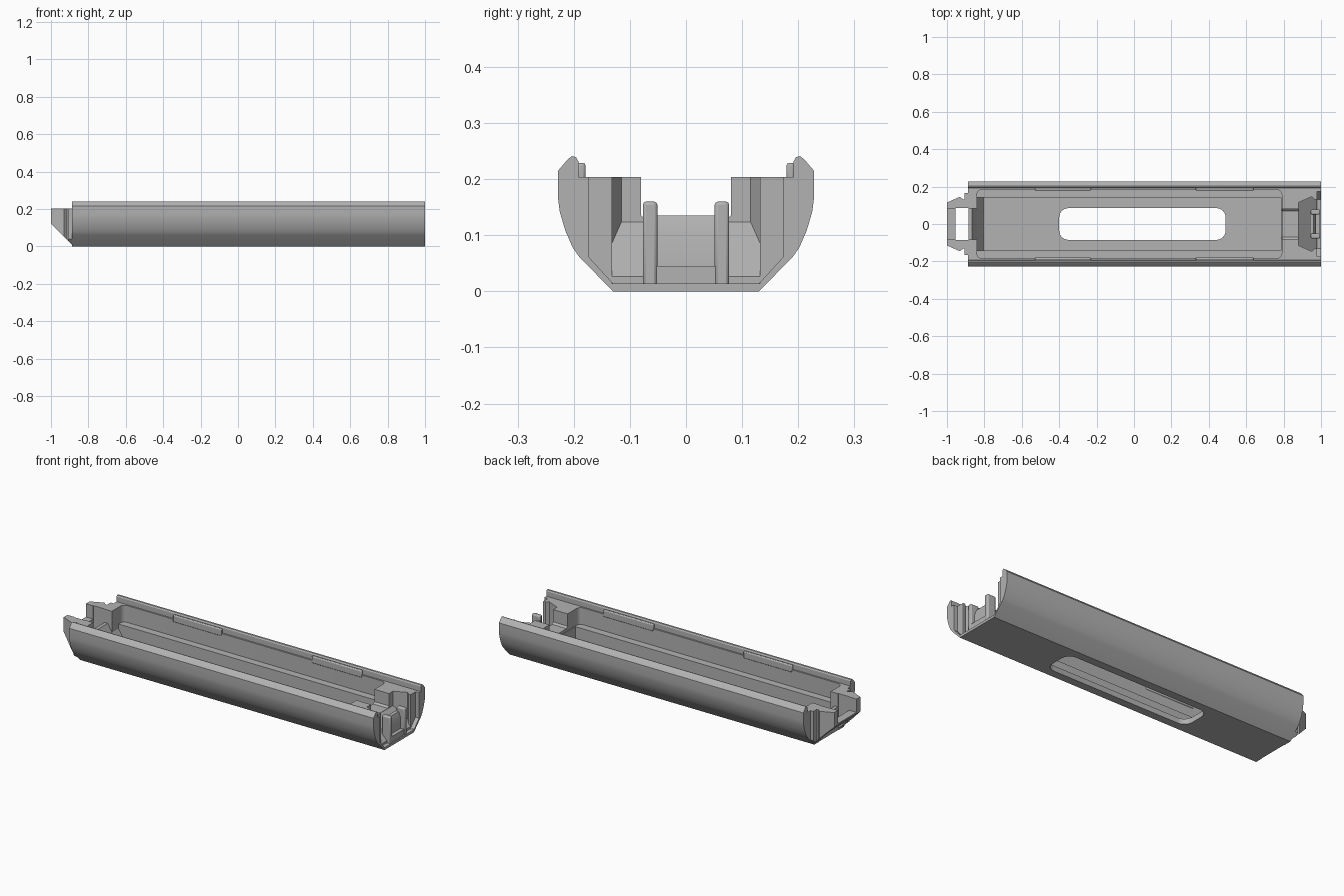
import bpy, bmesh, math

if "Cube" in bpy.data.objects:
    bpy.data.objects.remove(bpy.data.objects["Cube"])

grey = bpy.data.materials.new("satin grey")
grey.use_nodes = True
COLOUR = (0.45, 0.45, 0.45, 1)
grey.diffuse_color = COLOUR
grey.node_tree.nodes["Principled BSDF"].inputs["Base Color"].default_value = COLOUR


def prism(name, points, axis, lo, hi):
    """Extrude a 2D outline along an axis: x uses (y,z), y uses (x,z), z uses (x,y)."""
    place = {"x": lambda p, t: (t, p[0], p[1]),
             "y": lambda p, t: (p[0], t, p[1]),
             "z": lambda p, t: (p[0], p[1], t)}[axis]
    bm = bmesh.new()
    face = bm.faces.new([bm.verts.new(place(p, lo)) for p in points])
    top = bmesh.ops.extrude_face_region(bm, geom=[face])
    shift = place((0, 0), hi - lo)
    bmesh.ops.translate(bm, vec=shift,
                        verts=[v for v in top["geom"] if isinstance(v, bmesh.types.BMVert)])
    bmesh.ops.recalc_face_normals(bm, faces=bm.faces)
    mesh = bpy.data.meshes.new(name)
    bm.to_mesh(mesh)
    bm.free()
    mesh.materials.append(grey)
    obj = bpy.data.objects.new(name, mesh)
    bpy.context.collection.objects.link(obj)
    return obj


def box(name, x0, x1, y0, y1, z0, z1):
    return prism(name, [(x0, y0), (x1, y0), (x1, y1), (x0, y1)], "z", z0, z1)


def mirrored(half, axis):
    """Complete a half outline across y = 0."""
    if axis == "x":
        return half + [(-y, z) for y, z in reversed(half)]
    return half + [(x, -y) for x, y in reversed(half)]


def rounded(x0, x1, half, r):
    """Rounded rectangle in plan."""
    pts = []
    for k, (cx, cy) in enumerate([(x1 - r, half - r), (x0 + r, half - r),
                                  (x0 + r, r - half), (x1 - r, r - half)]):
        for i in range(7):
            a = math.pi / 2 * (k + i / 6)
            pts.append((cx + r * math.cos(a), cy + r * math.sin(a)))
    return pts


def combine(obj, other, operation):
    other.hide_render = True
    mod = obj.modifiers.new(operation.lower(), "BOOLEAN")
    mod.object, mod.operation, mod.solver = other, operation, "EXACT"
    bpy.context.view_layer.objects.active = obj
    bpy.ops.object.modifier_apply(modifier=mod.name)
    bpy.data.objects.remove(other)


# Outer shell with raised side lips
shell = [(0.13, 0), (0.19, 0.061), (0.202, 0.078), (0.215, 0.108), (0.225, 0.142),
         (0.228, 0.165), (0.228, 0.215), (0.21, 0.236), (0.203, 0.241),
         (0.196, 0.239), (0.192, 0.232), (0.192, 0.204)]
tray = prism("tray_body", mirrored(shell, "x"), "x", -0.887, 1)

# Wedge-bottomed tongue on the right-hand end
tongue = prism("tongue", mirrored([(-1, 0.115), (-0.93, 0.146), (-0.915, 0.132),
                                   (-0.905, 0.132), (-0.905, 0.165), (-0.86, 0.165)], "z"),
               "z", -0.1, 0.204)
wedge = prism("wedge", [(-1.1, 0.204), (-1.1, 0.222), (-0.881, 0.003),
                        (-0.8, 0.003), (-0.8, 0.3), (-1.1, 0.3)], "y", -0.3, 0.3)
combine(tongue, wedge, "INTERSECT")
# Trim the tongue sides to the sloping hull
hull = prism("hull", mirrored([(0.128, 0.002), (0.19, 0.065), (0.2, 0.3)], "x"), "x", -1.1, -0.8)
combine(tongue, hull, "INTERSECT")
combine(tray, tongue, "UNION")

# Main cavity: wide upper part, narrow lower part with a sloped end, floor slot
cutters = [
    prism("upper_cavity", rounded(-0.84, 0.79, 0.183, 0.025), "z", 0.11, 0.4),
    prism("lower_cavity", [(-0.805, 0.03), (-0.84, 0.085), (-0.84, 0.35),
                           (0.785, 0.35), (0.785, 0.03)], "y", -0.142, 0.142),
    prism("floor_slot", rounded(-0.4, 0.49, 0.085, 0.05), "z", -0.1, 0.1),
    # Tongue channel, its ramp and through hole
    box("tongue_channel", -1.1, -0.82, -0.082, 0.082, 0.13, 0.4),
    prism("ramp", [(-0.868, 0.135), (-0.83, 0.069), (-0.8, 0.069), (-0.8, 0.135)],
          "y", -0.082, 0.082),
    box("tongue_hole", -0.955, -0.885, -0.085, 0.085, -0.1, 0.4),
    # Channel through the left-hand end block
    prism("block_channel", [(-0.08, 0.4), (-0.08, 0.135), (-0.07, 0.125),
                            (0.07, 0.125), (0.08, 0.135), (0.08, 0.4)], "x", 0.75, 0.9),
]

# Pocket that accepts a matching tongue
pocket = prism("pocket", mirrored([(0.88, 0.115), (0.95, 0.146), (0.965, 0.132),
                                   (1.1, 0.132)], "z"), "z", -0.1, 0.4)
slope = prism("slope", [(0.87, 0.134), (0.99, 0.014), (1.1, 0.014),
                        (1.1, 0.35), (0.87, 0.35)], "y", -0.3, 0.3)
combine(pocket, slope, "INTERSECT")
cutters.append(pocket)
cutters.append(prism("rim_recess", mirrored([(0.13, 0.014), (0.174, 0.062), (0.174, 0.35)], "x"),
                     "x", 0.978, 1.1))
for cutter in cutters:
    combine(tray, cutter, "DIFFERENCE")

# Latch in the pocket: back panel, bottom bar and two posts
parts = [tray,
         prism("latch_panel", [(0.94, 0.01), (0.972, 0.01), (0.972, 0.105),
                               (0.96, 0.135), (0.94, 0.135)], "y", -0.055, 0.055),
         box("latch_bar", 0.95, 0.993, -0.055, 0.055, 0.008, 0.045)]
for side, label in ((1, "left"), (-1, "right")):
    y0, y1 = sorted((0.051 * side, 0.077 * side))
    post = box("latch_post_" + label, 0.945, 0.995, y0, y1, 0.008, 0.16)
    bevel = post.modifiers.new("bevel", "BEVEL")
    bevel.width, bevel.segments = 0.006, 2
    parts.append(post)
    # Locating ridges inside each lip
    y0, y1 = sorted((0.179 * side, 0.194 * side))
    for where, x0, x1 in (("rear", -0.53, -0.23), ("fore", 0.33, 0.64)):
        ridge = box(f"lip_ridge_{label}_{where}", x0, x1, y0, y1, 0.19, 0.229)
        bevel = ridge.modifiers.new("bevel", "BEVEL")
        bevel.width, bevel.segments = 0.005, 2
        parts.append(ridge)

# Smooth the rounded faces and keep the edges sharp
bpy.ops.object.select_all(action="DESELECT")
for part in parts:
    part.select_set(True)
bpy.context.view_layer.objects.active = tray
bpy.ops.object.shade_smooth_by_angle(angle=math.radians(28))
